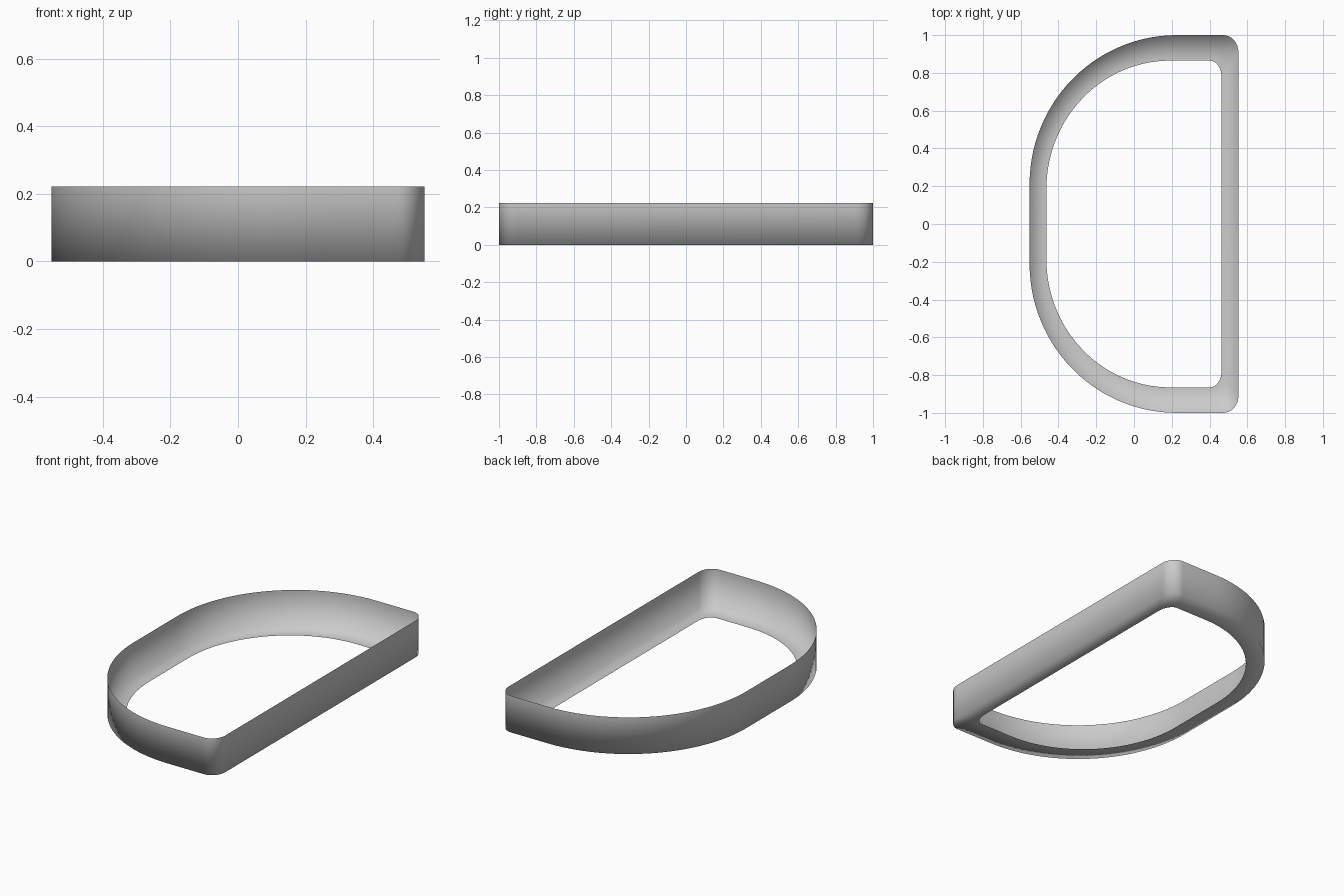
import bpy, bmesh
from math import sin, cos, pi

if "Cube" in bpy.data.objects:
    bpy.data.objects.remove(bpy.data.objects["Cube"])


def arc(cx, cy, rx, ry, a0, a1, n):
    return [(cx + rx * cos(a0 + (a1 - a0) * i / n),
             cy + ry * sin(a0 + (a1 - a0) * i / n)) for i in range(n + 1)]


def d_outline(hx, hy, corner, sweep):
    """Closed D loop: flat side at +x, small corners, large sweeps to -x."""
    cx, cy = corner
    sx, sy = sweep
    half = arc(hx - cx, hy - cy, cx, cy, 0, pi / 2, 8)
    half += arc(-hx + sx, hy - sy, sx, sy, pi / 2, pi, 28)
    return half + [(x, -y) for x, y in reversed(half)]


outer = d_outline(0.553, 1.0, (0.08, 0.09), (0.78, 0.79))
inner = d_outline(0.464, 0.865, (0.06, 0.09), (0.655, 0.68))

# Thin open D-shaped shell: upright outer wall plus flat inward bottom flange
bm = bmesh.new()
loops = [[bm.verts.new((x, y, z)) for x, y in pts]
         for pts, z in ((inner, 0.0), (outer, 0.0), (outer, 0.222))]
n = len(outer)
for a, b in zip(loops, loops[1:]):
    for i in range(n):
        j = (i + 1) % n
        bm.faces.new((a[i], a[j], b[j], b[i])).smooth = True
# Outline runs counter-clockwise, so wall faces point out and flange down
mesh = bpy.data.meshes.new("d_ring")
bm.to_mesh(mesh)
bm.free()
bpy.context.collection.objects.link(bpy.data.objects.new("d_ring", mesh))
